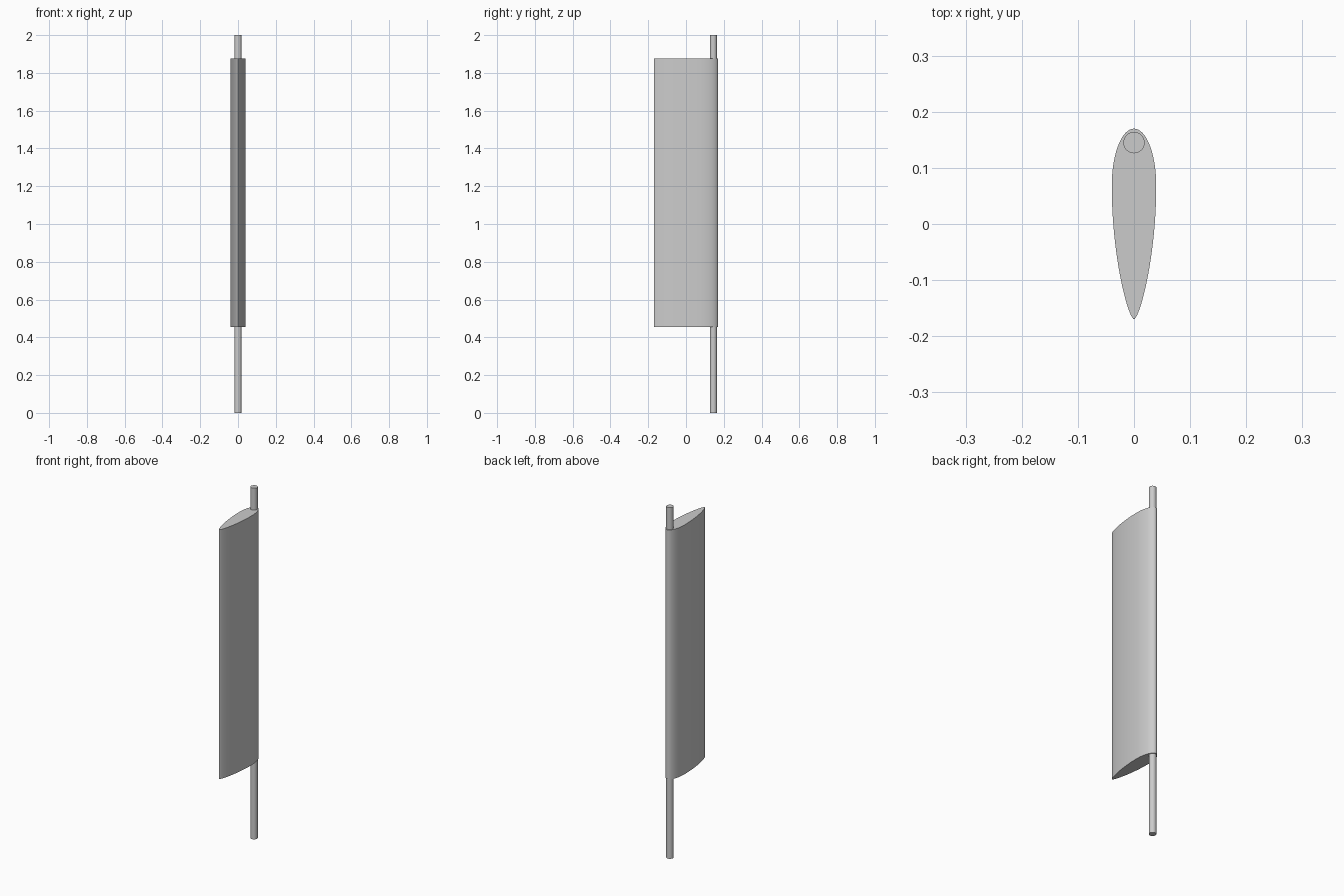
import bpy, bmesh, math
from mathutils import Vector
from mathutils.geometry import interpolate_bezier

if "Cube" in bpy.data.objects:
    bpy.data.objects.remove(bpy.data.objects["Cube"])


def extrude_profile(name, points, z0, z1):
    """Closed xy outline extruded from z0 to z1, smooth sides and sharp rims."""
    bm = bmesh.new()
    base = bm.faces.new([bm.verts.new((x, y, z0)) for x, y in points])
    top = bmesh.ops.extrude_face_region(bm, geom=[base], use_keep_orig=True)
    verts = [v for v in top["geom"] if isinstance(v, bmesh.types.BMVert)]
    bmesh.ops.translate(bm, verts=verts, vec=(0, 0, z1 - z0))
    bmesh.ops.recalc_face_normals(bm, faces=bm.faces)
    mesh = bpy.data.meshes.new(name)
    bm.to_mesh(mesh)
    bm.free()
    obj = bpy.data.objects.new(name, mesh)
    bpy.context.collection.objects.link(obj)
    bpy.ops.object.select_all(action="DESELECT")
    obj.select_set(True)
    bpy.context.view_layer.objects.active = obj
    bpy.ops.object.shade_smooth_by_angle(angle=math.radians(35))
    return obj


# Blade: teardrop section, blunt leading edge at +y, narrow trailing edge at -y
HALF_W, LEAD, WIDEST, TAIL = 0.0395, 0.17, 0.07, -0.17
steps = 16
nose = [(HALF_W * math.sin(a), WIDEST + (LEAD - WIDEST) * math.cos(a))
        for a in (math.pi / 2 * i / steps for i in range(steps))]
tail = [(p.x, p.y) for p in interpolate_bezier(
    Vector((HALF_W, WIDEST, 0)), Vector((HALF_W + 0.001, -0.05, 0)),
    Vector((0.012, -0.165, 0)), Vector((0, TAIL, 0)), 24)]
side = nose + tail
outline = side + [(-x, y) for x, y in reversed(side[1:-1])]
extrude_profile("blade", outline, 0.455, 1.875)

# Shaft: round rod running through the thick end of the blade
circle = [(0.019 * math.cos(a), 0.145 + 0.019 * math.sin(a))
          for a in (math.tau * i / 32 for i in range(32))]
extrude_profile("shaft", circle, 0.0, 2.0)
